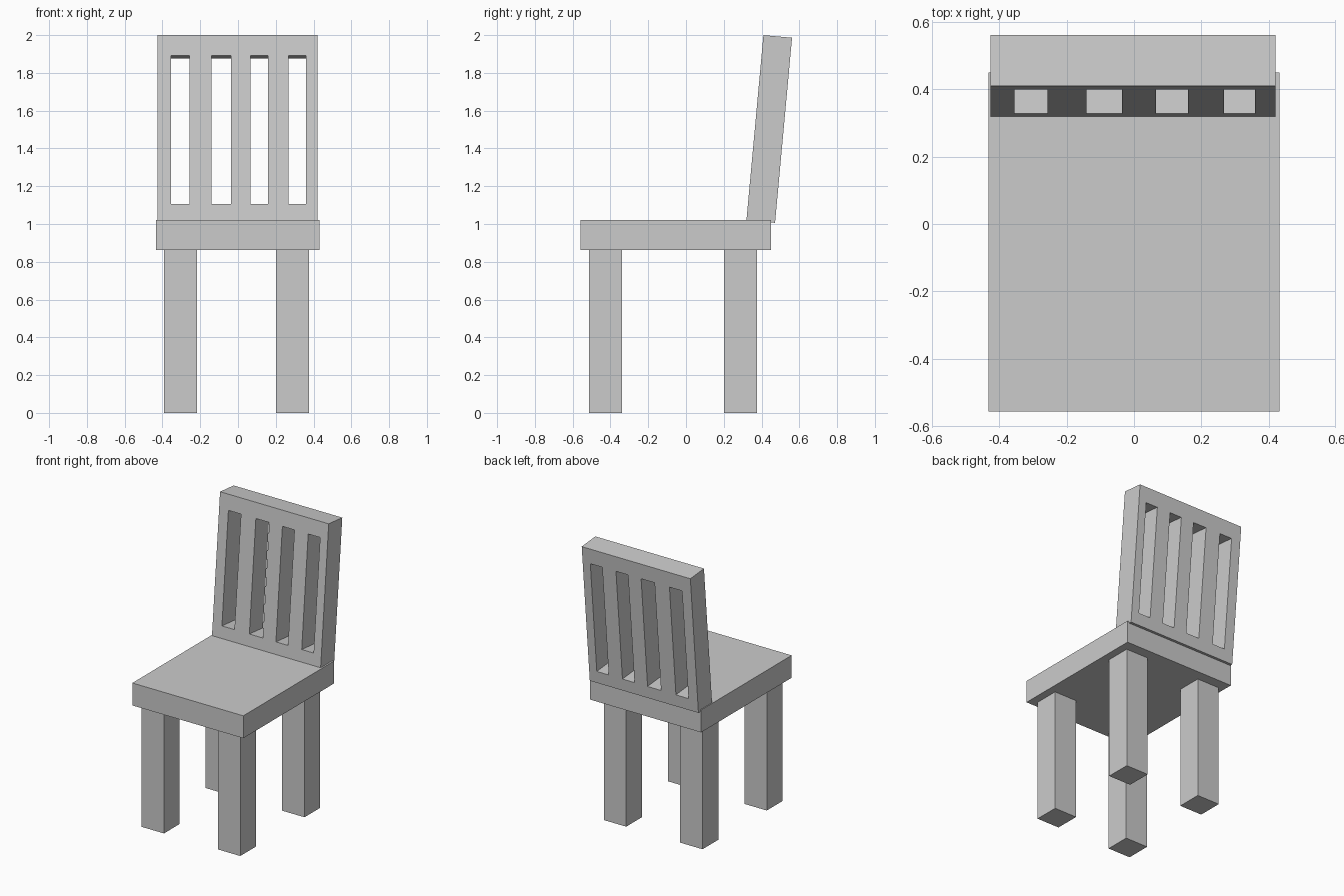
import bpy, bmesh, math
from mathutils import Matrix

if "Cube" in bpy.data.objects:
    bpy.data.objects.remove(bpy.data.objects["Cube"])


def make_object(name, bm):
    bmesh.ops.recalc_face_normals(bm, faces=bm.faces)
    mesh = bpy.data.meshes.new(name)
    bm.to_mesh(mesh)
    bm.free()
    obj = bpy.data.objects.new(name, mesh)
    bpy.context.collection.objects.link(obj)
    return obj


def box(name, x, y, z):
    bm = bmesh.new()
    bmesh.ops.create_cube(bm, size=1)
    for v in bm.verts:
        v.co = [(a + b) / 2 + c * (b - a) for (a, b), c in zip((x, y, z), v.co)]
    return make_object(name, bm)


# Seat slab
box("seat", (-0.433, 0.432), (-0.558, 0.45), (0.862, 1.02))

# Four square legs
for side, x in (("left", (-0.393, -0.218)), ("right", (0.202, 0.377))):
    for end, y in (("front", (-0.513, -0.338)), ("back", (0.202, 0.377))):
        box(f"{end}_{side}_leg", x, y, (0, 0.862))

# Backrest: flat slotted frame, thickened, then leaned back
xs = [-0.427, -0.355, -0.257, -0.141, -0.036, 0.066, 0.16, 0.267, 0.36, 0.42]
zs = [0, 0.085, 0.875, 0.984]
bm = bmesh.new()
grid = [[bm.verts.new((x, 0, z)) for z in zs] for x in xs]
for i in range(len(xs) - 1):
    for j in range(len(zs) - 1):
        if i % 2 and j == 1:
            continue  # open slot
        bm.faces.new((grid[i][j], grid[i + 1][j], grid[i + 1][j + 1], grid[i][j + 1]))
ext = bmesh.ops.extrude_face_region(bm, geom=bm.faces[:])
new_verts = [g for g in ext["geom"] if isinstance(g, bmesh.types.BMVert)]
bmesh.ops.translate(bm, verts=new_verts, vec=(0, 0.152, 0))
lean = Matrix.Translation((0, 0.32, 1.02)) @ Matrix.Rotation(-math.atan2(0.09, 0.98), 4, 'X')
bm.transform(lean)
make_object("backrest", bm)
